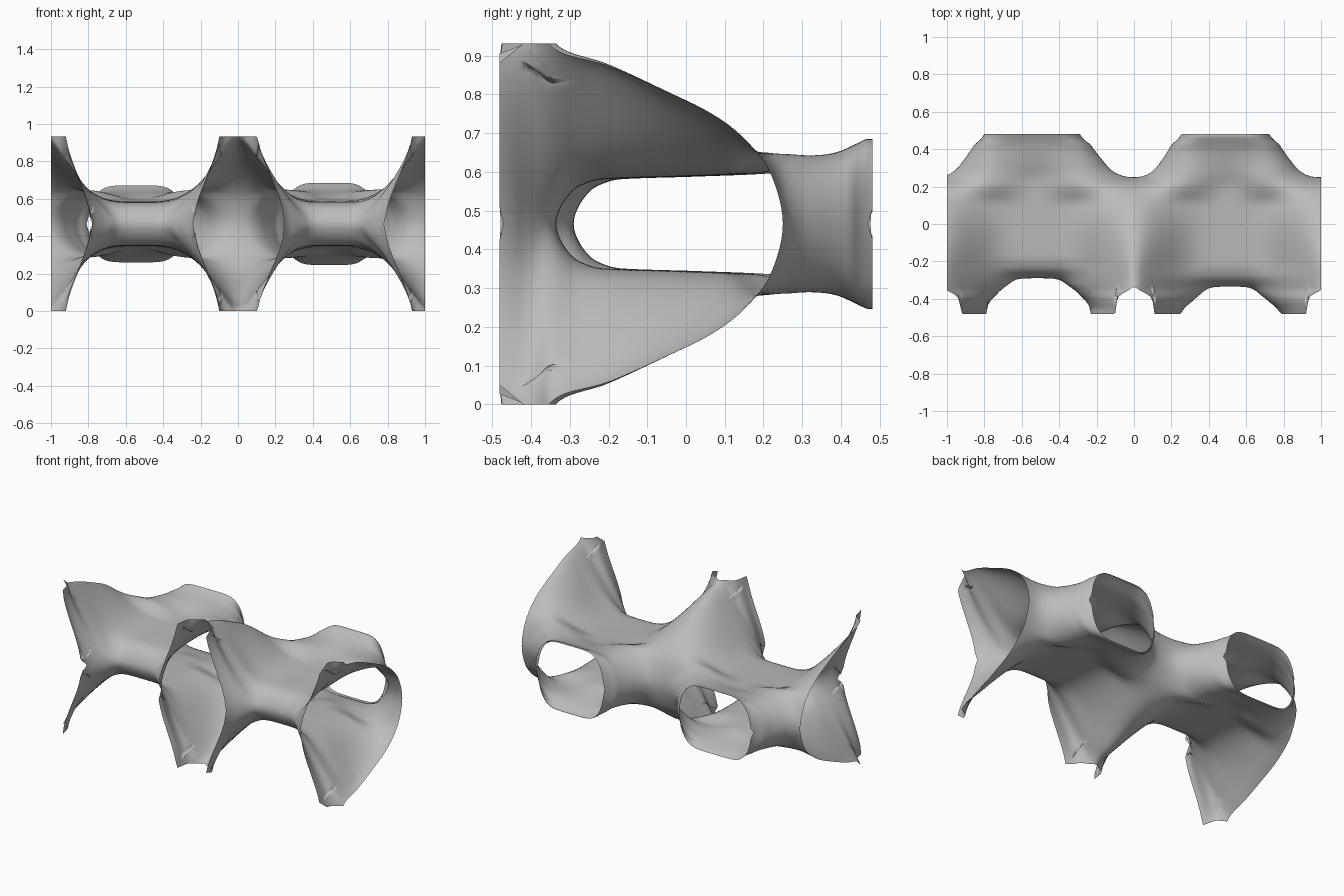
import bpy, bmesh, math

cube = bpy.data.objects.get("Cube")
if cube:
    bpy.data.objects.remove(cube, do_unlink=True)

HALF_X, HALF_Y, HALF_Z = 1.0, 0.482, 0.466
NX, NY = 200, 56

# Cosine-height profiles along y: at the wide chambers and at the narrow necks
CHAMBER = [(-.482, -1.69), (-.4, -1.4), (-.35, -1), (-.2, -.85), (0, -.42), (.1, -.08),
           (.2, .52), (.25, 1), (.29, 1.28), (.35, 1.7), (.42, 2.8), (.482, 8)]
NECK = [(-.482, 2.24), (-.44, 1.75), (-.4, 1.32), (-.36, 1.1), (-.32, 1), (-.26, .82),
        (-.2, .75), (0, .72), (.2, .68), (.3, .55), (.4, .41), (.482, .19)]
# How sharply a chamber narrows into a neck, and the bulge between them
SHARPNESS = [(-.482, 2), (-.3, 2.1), (-.2, 2.5), (0, 2.2), (.2, 2.2), (.3, 3), (.482, 3)]
BULGE = [(-.482, 0), (.1, 0), (.22, .25), (.32, .1), (.42, 0), (.482, 0)]


def lookup(table, y):
    """Smooth monotone curve through the points of a table."""
    y = max(table[0][0], min(table[-1][0], y))
    slopes = [(b[1] - a[1]) / (b[0] - a[0]) for a, b in zip(table, table[1:])]
    k = next(i for i in range(len(slopes)) if y <= table[i + 1][0])

    def tangent(i):
        if i == 0 or i == len(slopes):
            return slopes[min(i, len(slopes) - 1)]
        a, b = slopes[i - 1], slopes[i]
        return 2 * a * b / (a + b) if a * b > 0 else 0

    (y0, v0), (y1, v1) = table[k], table[k + 1]
    d = y1 - y0
    t = (y - y0) / d
    ease = t * t * (3 - 2 * t)
    return (v0 + (v1 - v0) * ease + d * t * (1 - t) ** 2 * tangent(k)
            - d * t * t * (1 - t) * tangent(k + 1))


def level(x, y):
    """Cosine of the sheet height; above 1 the sheet has closed."""
    depth = (y + HALF_Y) / (2 * HALF_Y)
    # The outer chambers are slightly slanted, and the left and right necks offset
    period = 1.02 + .07 * depth if x < 0 else 1.035 - .06 * depth
    angle = math.tau * x / period
    share = ((1 + math.cos(angle)) / 2) ** lookup(SHARPNESS, y)
    neck = lookup(NECK, y - .03 if x < 0 else y + .015)
    bulge = lookup(BULGE, y) * math.sin(angle) ** 2
    return neck + (lookup(CHAMBER, y) - neck) * share - bulge


def inside(x, y):
    return -0.98 < level(x, y) < 1


def sheet_end(x, limit):
    """Where the sheet closes or is cut off, going from the middle to limit."""
    if inside(x, limit):
        return limit
    good, bad = 0.0, limit
    for _ in range(45):
        mid = (good + bad) / 2
        if inside(x, mid):
            good = mid
        else:
            bad = mid
    return good


# Upper sheet, lofted across x with points crowded towards both ends
bm = bmesh.new()
rows = []
for i in range(NX + 1):
    x = -HALF_X + 2 * HALF_X * i / NX
    front, back = sheet_end(x, -HALF_Y), sheet_end(x, HALF_Y)
    row = []
    for j in range(NY + 1):
        y = front + (back - front) * (1 - math.cos(math.pi * j / NY)) / 2
        w = max(-1, min(1, level(x, y)))
        h = min(HALF_Z, math.acos(w) / math.tau)
        row.append(bm.verts.new((x, y, h)))
    rows.append(row)
for a, b in zip(rows, rows[1:]):
    for j in range(NY):
        bm.faces.new((a[j], b[j], b[j + 1], a[j + 1]))
mesh = bpy.data.meshes.new("tunnel_surface")
bm.to_mesh(mesh)
bm.free()

surface = bpy.data.objects.new("tunnel_surface", mesh)
bpy.context.collection.objects.link(surface)
surface.location.z = HALF_Z

# Lower sheet is the mirror of the upper one, joined along the closed edges
mirror = surface.modifiers.new("lower_sheet", "MIRROR")
mirror.use_axis = (False, False, True)
mirror.use_mirror_merge = True
mirror.merge_threshold = 0.002

# Plain grey material
grey = bpy.data.materials.new("plain_grey")
grey.use_nodes = True
colour = (0.5, 0.5, 0.5, 1)
grey.diffuse_color = colour
grey.node_tree.nodes["Principled BSDF"].inputs["Base Color"].default_value = colour
mesh.materials.append(grey)

bpy.context.view_layer.objects.active = surface
surface.select_set(True)
bpy.ops.object.shade_smooth()
